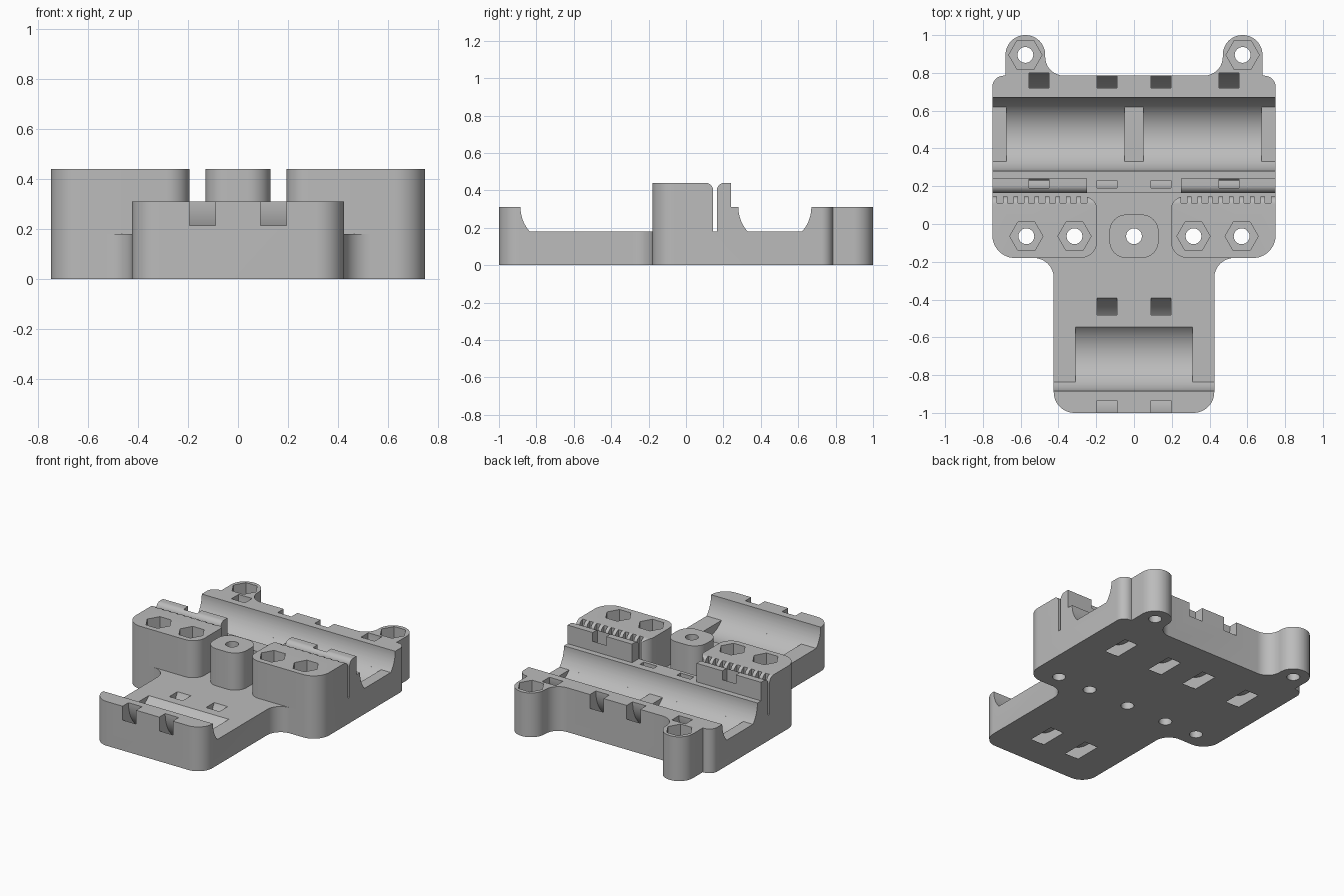
import bpy, bmesh, math
from mathutils import Vector

if "Cube" in bpy.data.objects:
    bpy.data.objects.remove(bpy.data.objects["Cube"])

grey = bpy.data.materials.new("plastic_grey")
grey.use_nodes = True
grey.diffuse_color = (0.5, 0.5, 0.5, 1)
grey.node_tree.nodes["Principled BSDF"].inputs["Base Color"].default_value = (0.5, 0.5, 0.5, 1)

FLOOR, LEDGE, TOP = 0.18, 0.31, 0.44
BEARING_R = 0.195
BACK_Y, FRONT_Y = 0.475, -0.69


def rounded(corners, steps=12):
    """Closed outline from (u, v, radius) corners."""
    pts = []
    for i, (u, v, r) in enumerate(corners):
        p = Vector((u, v))
        if r == 0:
            pts.append(p)
            continue
        d1 = (Vector(corners[i - 1][:2]) - p).normalized()
        d2 = (Vector(corners[(i + 1) % len(corners)][:2]) - p).normalized()
        half = d1.angle(d2) / 2
        centre = p + (d1 + d2).normalized() * r / math.sin(half)
        start = p + d1 * r / math.tan(half) - centre
        end = p + d2 * r / math.tan(half) - centre
        a0 = math.atan2(start.y, start.x)
        turn = math.atan2(start.x * end.y - start.y * end.x, start.dot(end))
        for k in range(steps + 1):
            a = a0 + turn * k / steps
            pts.append(centre + Vector((math.cos(a), math.sin(a))) * r)
    return pts


def arc(cu, cv, r, start, end, steps=48):
    angles = [math.radians(start + (end - start) * k / steps) for k in range(steps + 1)]
    return [(cu + r * math.cos(a), cv + r * math.sin(a)) for a in angles]


def prism(name, pts, axis, lo, hi):
    """Extrude an outline along x (outline in y, z) or z (outline in x, y)."""
    bm = bmesh.new()
    ring = [bm.verts.new((lo, u, v) if axis == "x" else (u, v, lo)) for u, v in pts]
    face = bm.faces.new(ring)
    moved = bmesh.ops.extrude_face_region(bm, geom=[face])["geom"]
    shift = Vector((hi - lo, 0, 0)) if axis == "x" else Vector((0, 0, hi - lo))
    bmesh.ops.translate(bm, vec=shift, verts=[g for g in moved if isinstance(g, bmesh.types.BMVert)])
    bmesh.ops.recalc_face_normals(bm, faces=bm.faces)
    mesh = bpy.data.meshes.new(name)
    bm.to_mesh(mesh)
    bm.free()
    mesh.materials.append(grey)
    obj = bpy.data.objects.new(name, mesh)
    bpy.context.collection.objects.link(obj)
    return obj


def box(name, x0, x1, y0, y1, z0, z1):
    return prism(name, [(x0, y0), (x1, y0), (x1, y1), (x0, y1)], "z", z0, z1)


def carve(obj, cutters):
    """Subtract every cutter and bake the result."""
    for cutter in cutters:
        cutter.hide_render = True
        mod = obj.modifiers.new("cut", "BOOLEAN")
        mod.operation, mod.solver, mod.object = "DIFFERENCE", "EXACT", cutter
    graph = bpy.context.evaluated_depsgraph_get()
    mesh = bpy.data.meshes.new_from_object(obj.evaluated_get(graph))
    obj.modifiers.clear()
    obj.data = mesh


def span(side, a, b):
    return (a, b) if side > 0 else (-b, -a)


# Body outline: narrow front tongue, wide body, two screw ears at the back
half = [(0.425, -1, 0.11), (0.425, -0.18, 0.105), (0.75, -0.18, 0.12), (0.75, 0.785, 0.06),
        (0.68, 0.785, 0), (0.68, 1, 0.104), (0.47, 1, 0.104), (0.47, 0.785, 0.1)]
outline = half + [(-x, y, r) for x, y, r in reversed(half)]
body = prism("body", rounded(outline), "z", 0, LEDGE)

# Recess behind the front lip
body_cuts = [box("recess_cutter", -1, 1, FRONT_Y, 0.165, FLOOR, 0.6)]

# Bearing troughs: full depth in the pockets, shallower between them
dip = math.degrees(math.asin((LEDGE - FLOOR) / BEARING_R))


def shallow(y):
    lower = arc(y, LEDGE, BEARING_R, 180, 180 + dip, 16) + arc(y, LEDGE, BEARING_R, 360 - dip, 360, 16)
    return lower + [(y + BEARING_R, 0.6), (y - BEARING_R, 0.6)]


def deep(y):
    return arc(y, LEDGE, BEARING_R, 180, 360) + [(y + BEARING_R, 0.6), (y - BEARING_R, 0.6)]


for y in (BACK_Y, FRONT_Y):
    body_cuts.append(prism("trough_cutter", shallow(y), "x", -1, 1))
body_cuts.append(prism("pocket_cutter", deep(FRONT_Y), "x", -0.31, 0.31))
for side in (-1, 1):
    body_cuts.append(prism("pocket_cutter", deep(BACK_Y), "x", *span(side, 0.05, 0.675)))


# Curved tie slots that wrap under each bearing
def tie_ring(y, nearest):
    pts = arc(y, LEDGE, 0.325, 40, -220) + arc(y, LEDGE, 0.245, -220, 40)
    return [(max(u, nearest), v) for u, v in pts]


tie_cuts = []
for side in (-1, 1):
    for x in (0.09, 0.45):
        tie_cuts.append(prism("tie_cutter", tie_ring(BACK_Y, 0.19), "x", *span(side, x, x + 0.105)))
    body_cuts.append(prism("tie_cutter", tie_ring(FRONT_Y, -2), "x", *span(side, 0.09, 0.195)))
body_cuts += tie_cuts


# Screw holes and hexagonal nut pockets
def hole(x, y):
    return prism("hole_cutter", arc(x, y, 0.042, 0, 345, 23), "z", -0.1, 0.6)


def nut(x, y, top):
    return prism("nut_cutter", arc(x, y, 0.088, 0, 300, 5), "z", top - 0.11, top + 0.1)


centre_hole = hole(0, -0.065)
ear_cuts = [c for s in (-1, 1) for c in (hole(s * 0.575, 0.895), nut(s * 0.575, 0.895, LEDGE))]
block_holes = {s: [hole(s * x, -0.065) for x in (0.315, 0.57)] for s in (-1, 1)}
carve(body, body_cuts + ear_cuts + [centre_hole] + block_holes[-1] + block_holes[1])
parts = [body]

# Centre boss
boss = prism("centre_boss", rounded([(-0.13, -0.18, 0.09), (0.13, -0.18, 0.09),
                                     (0.13, 0.05, 0.09), (-0.13, 0.05, 0.09)]), "z", FLOOR, TOP)
carve(boss, [centre_hole])
parts.append(boss)

# Belt blocks with a toothed back face, and the clamp bars behind them
round_edge = [(0.2, TOP + 0.05), (0.105, TOP + 0.05)] + arc(0.105, TOP - 0.04, 0.04, 90, 0, 10) + [(0.2, TOP - 0.04)]
bar_profile = rounded([(0.165, LEDGE, 0), (0.24, LEDGE, 0), (0.24, TOP, 0), (0.165, TOP, 0.04)])
helpers = body_cuts + ear_cuts + [centre_hole] + block_holes[-1] + block_holes[1]
for side, label in ((1, "left"), (-1, "right")):
    shape = rounded([(0.195, -0.18, 0.09), (0.75, -0.18, 0.12), (0.75, 0.145, 0), (0.195, 0.145, 0.07)])
    block = prism(label + "_belt_block", [(side * u, v) for u, v in shape], "z", FLOOR, TOP)
    cuts = [prism("edge_cutter", round_edge, "x", -1, 1)]
    cuts += [nut(side * x, -0.065, TOP) for x in (0.315, 0.57)]
    for k in range(9):
        x = 0.25 + k * 0.0555
        cuts.append(box("tooth_cutter", *span(side, x, x + 0.03), 0.11, 0.2, 0.1, 0.6))
    carve(block, cuts + block_holes[side])
    helpers += cuts

    bar = prism(label + "_clamp_bar", bar_profile, "x", *span(side, 0.25, 0.75))
    carve(bar, tie_cuts)
    parts += [block, bar]

for cutter in helpers:
    bpy.data.objects.remove(cutter)

# Smooth curved walls, keep edges crisp
bpy.ops.object.select_all(action="DESELECT")
for part in parts:
    part.select_set(True)
bpy.context.view_layer.objects.active = body
bpy.ops.object.shade_smooth_by_angle(angle=math.radians(30))
